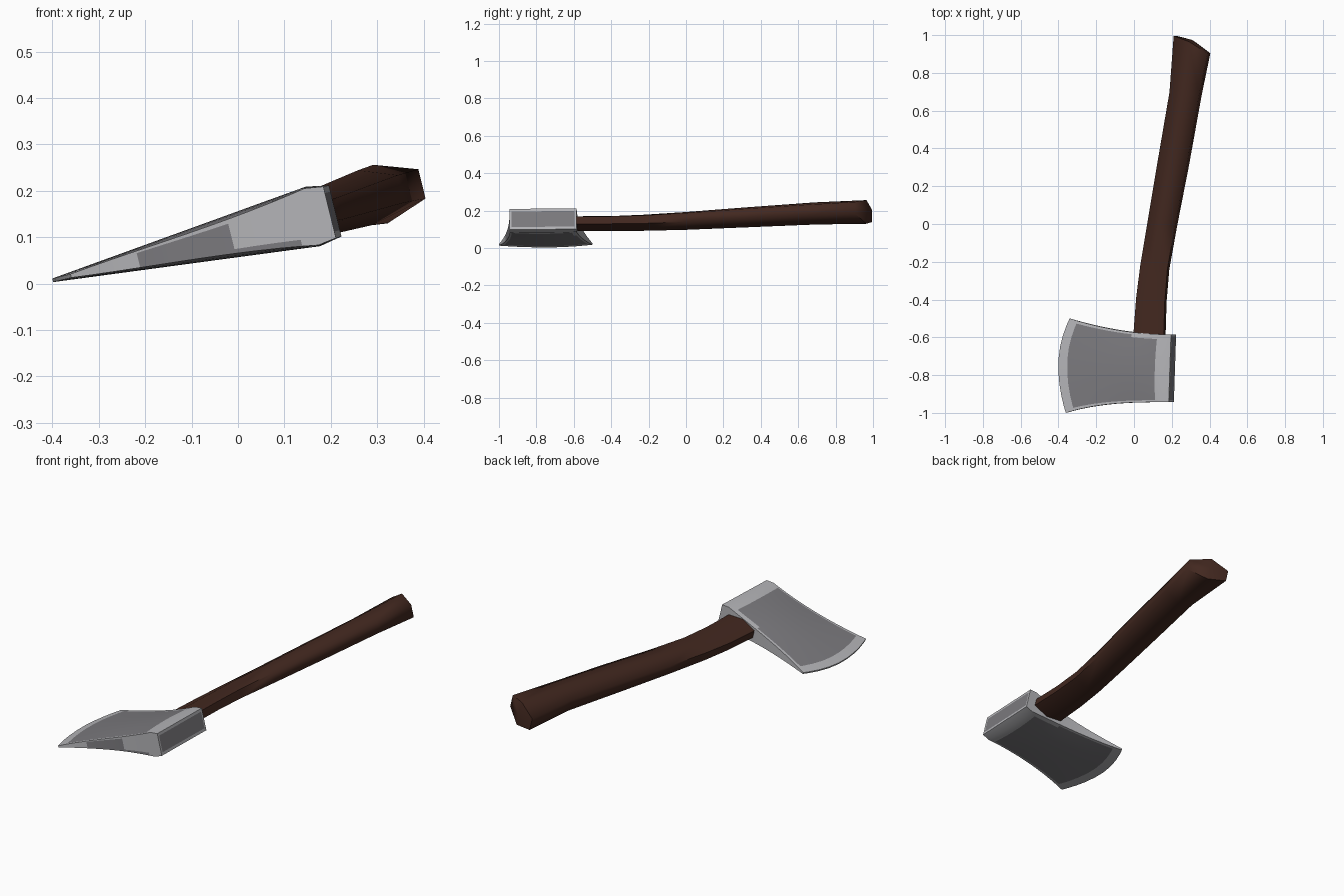
import bpy, bmesh, math
from mathutils import Vector

if "Cube" in bpy.data.objects:
    bpy.data.objects.remove(bpy.data.objects["Cube"])


def material(name, rgb):
    m = bpy.data.materials.new(name)
    m.diffuse_color = (*rgb, 1)
    m.use_nodes = True
    m.node_tree.nodes["Principled BSDF"].inputs["Base Color"].default_value = m.diffuse_color
    return m


STEEL = material("dark steel", (0.20, 0.196, 0.21))
BRIGHT = material("bright steel", (0.46, 0.46, 0.48))
WOOD = material("dark wood", (0.055, 0.021, 0.014))


def finish(bm, name, mats, angle):
    bmesh.ops.recalc_face_normals(bm, faces=bm.faces)
    me = bpy.data.meshes.new(name)
    bm.to_mesh(me)
    bm.free()
    for m in mats:
        me.materials.append(m)
    ob = bpy.data.objects.new(name, me)
    bpy.context.collection.objects.link(ob)
    bpy.ops.object.select_all(action='DESELECT')
    ob.select_set(True)
    bpy.context.view_layer.objects.active = ob
    bpy.ops.object.shade_smooth_by_angle(angle=math.radians(angle))


# The whole axe leans: U is the edge-to-poll direction, V the thickness direction
TILT = math.radians(13.8)
U = Vector((math.cos(TILT), 0, math.sin(TILT)))
V = Vector((-math.sin(TILT), 0, math.cos(TILT)))


# Axe head: a box lattice mapped to a flared wedge
# s = cutting edge to poll, t = lower to upper side, w = thickness
def head_point(s, t, w):
    edge = -0.4 + 0.05 * t * t + 0.01 * t * abs(t)
    back = 0.2035 + 0.006 * t
    x = edge + (back - edge) * s
    hi = -0.585 + 0.085 * (1 - s) ** 2
    lo = -0.943 - 0.057 * (1 - s) ** 3
    y = lo + (hi - lo) * (t + 1) / 2
    h = 0.004 + 0.062 * s / 0.93 if s < 0.93 else 0.066 - 0.009 * (s - 0.93) / 0.07
    h *= 1 - 0.18 * t * t * 4 * s * (1 - s)
    return Vector((x, y, 0.007 + (x + 0.4) * math.tan(TILT))) + V * h * w


def head_is_dark(s, t, w):
    if s == 1:                                   # poll face
        return abs(t) < 0.92 and abs(w) < 0.75
    if abs(w) == 1:                              # cheeks
        return 0.08 < s < 0.87 and t < (0.86 if s > 0.62 else 0.97) and t > -0.97
    if t == -1:                                  # lower side patch
        return 0.28 < s < 0.87 and w < (0.7 if s < 0.6 else -0.7)
    return False


S = [0, 0.08, 0.16, 0.26, 0.36, 0.46, 0.55, 0.62, 0.7, 0.79, 0.87, 0.93, 1]
T = [-1, -0.94, -0.86, -0.65, -0.4, -0.13, 0.13, 0.4, 0.65, 0.86, 0.94, 1]
W = [-1, -0.75, -0.3, 0.3, 0.75, 1]
AXES = (S, T, W)
bm = bmesh.new()
cache = {}


def vert(key):
    if key not in cache:
        cache[key] = bm.verts.new(head_point(*key))
    return cache[key]


for fixed in range(3):
    a, b = [i for i in range(3) if i != fixed]
    for end in (AXES[fixed][0], AXES[fixed][-1]):
        for p0, p1 in zip(AXES[a], AXES[a][1:]):
            for q0, q1 in zip(AXES[b], AXES[b][1:]):
                def key(p, q):
                    k = [end] * 3
                    k[a], k[b] = p, q
                    return tuple(k)
                f = bm.faces.new([vert(key(*c)) for c in ((p0, q0), (p1, q0), (p1, q1), (p0, q1))])
                mid = key((p0 + p1) / 2, (q0 + q1) / 2)
                f.material_index = 0 if head_is_dark(*mid) else 1
finish(bm, "axe_head", [STEEL, BRIGHT], 50)

# Handle: flattened hexagon rings along a gently curved path
# y, centre x, centre z, half width, half thickness
RINGS = [(-0.75, 0.075, 0.128, 0.080, 0.040),
         (-0.57, 0.083, 0.130, 0.082, 0.041),
         (-0.40, 0.092, 0.131, 0.078, 0.041),
         (-0.23, 0.110, 0.135, 0.074, 0.044),
         (0.00, 0.150, 0.145, 0.075, 0.049),
         (0.32, 0.208, 0.164, 0.079, 0.055),
         (0.69, 0.273, 0.185, 0.080, 0.061),
         (0.965, 0.307, 0.193, 0.092, 0.065)]
bm = bmesh.new()
rings = []
for i, (y, cx, cz, a, b) in enumerate(RINGS):
    last = i == len(RINGS) - 1
    ring = []
    for n in range(6):
        ang = math.radians(30 + 60 * n)
        du = a * math.cos(ang) / math.cos(math.radians(30))
        p = Vector((cx, y, cz)) + U * du + V * b * math.sin(ang)
        # the butt is cut on a slant
        p.y -= (0.5 * du + 1.8 * du * du) if last else 0.12 * du
        ring.append(bm.verts.new(p))
    rings.append(ring)
for r0, r1 in zip(rings, rings[1:]):
    for n in range(6):
        m = (n + 1) % 6
        bm.faces.new((r0[n], r0[m], r1[m], r1[n]))
bm.faces.new(rings[0])
# slightly domed butt
tip = bm.verts.new((0.307, 0.975, 0.193))
for n in range(6):
    bm.faces.new((rings[-1][n], rings[-1][(n + 1) % 6], tip))
finish(bm, "handle", [WOOD], 72)
